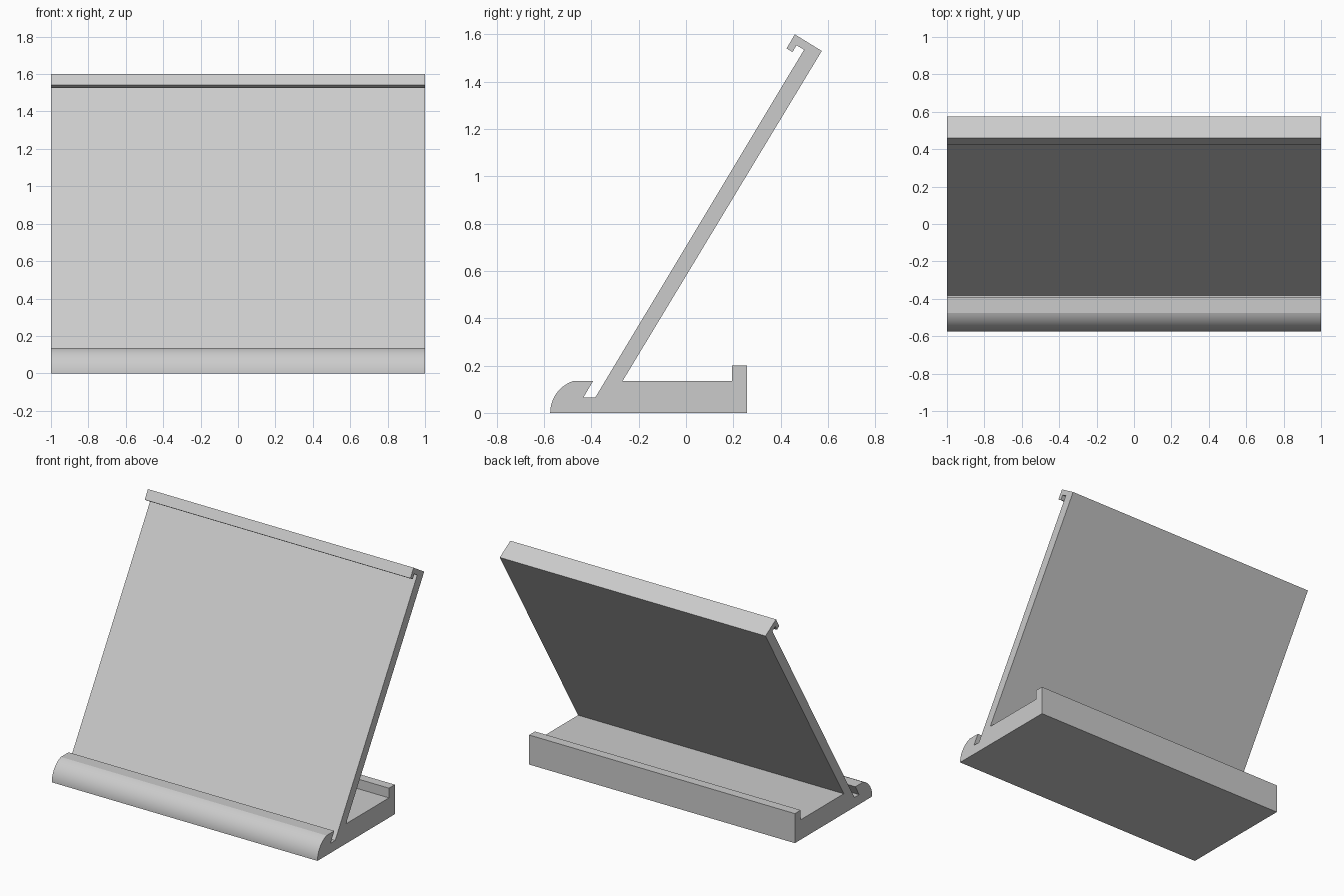
import bpy, bmesh, math

cube = bpy.data.objects.get("Cube")
if cube:
    bpy.data.objects.remove(cube, do_unlink=True)

HALF_WIDTH = 1.0

# Single grey plastic
grey = bpy.data.materials.new("light_grey")
grey.use_nodes = True
colour = (0.6, 0.6, 0.6, 1)
grey.diffuse_color = colour
grey.node_tree.nodes["Principled BSDF"].inputs["Base Color"].default_value = colour


def arc(cy, cz, radius, start, end, steps):
    """Points along a circular arc in the y-z plane, angles in degrees."""
    angles = [math.radians(start + (end - start) * i / steps) for i in range(steps + 1)]
    return [(cy + radius * math.cos(a), cz + radius * math.sin(a)) for a in angles]


def extrude_profile(name, profile):
    """Sweep a closed y-z outline across the full width."""
    bm = bmesh.new()
    face = bm.faces.new([bm.verts.new((-HALF_WIDTH, y, z)) for y, z in profile])
    swept = bmesh.ops.extrude_face_region(bm, geom=[face], use_keep_orig=True)
    verts = [v for v in swept["geom"] if isinstance(v, bmesh.types.BMVert)]
    bmesh.ops.translate(bm, verts=verts, vec=(2 * HALF_WIDTH, 0, 0))
    bmesh.ops.recalc_face_normals(bm, faces=bm.faces)
    mesh = bpy.data.meshes.new(name)
    bm.to_mesh(mesh)
    bm.free()
    mesh.materials.append(grey)
    obj = bpy.data.objects.new(name, mesh)
    bpy.context.collection.objects.link(obj)
    return obj


# Rounded front lip, running from the floor up to its flat top
front_lip = arc(-0.432, 0, 0.142, 180, 108, 14)
# Undercut slot behind the lip
slot = [(-0.393, 0.135), (-0.433, 0.066), (-0.383, 0.066)]
# Hook curling over the top of the leaning panel
hook = [(0.499, 1.535), (0.467, 1.554), (0.450, 1.525), (0.425, 1.541),
        (0.460, 1.6), (0.574, 1.530)]
# Base floor behind the panel, with a raised rear rim
base = [(-0.268, 0.135), (0.195, 0.135), (0.195, 0.201), (0.258, 0.201), (0.258, 0)]

stand = extrude_profile("display_stand", front_lip + slot + hook + base)

# Smooth the rounded lip, keep every corner crisp
bpy.ops.object.select_all(action="DESELECT")
stand.select_set(True)
bpy.context.view_layer.objects.active = stand
bpy.ops.object.shade_smooth_by_angle(angle=math.radians(12))
